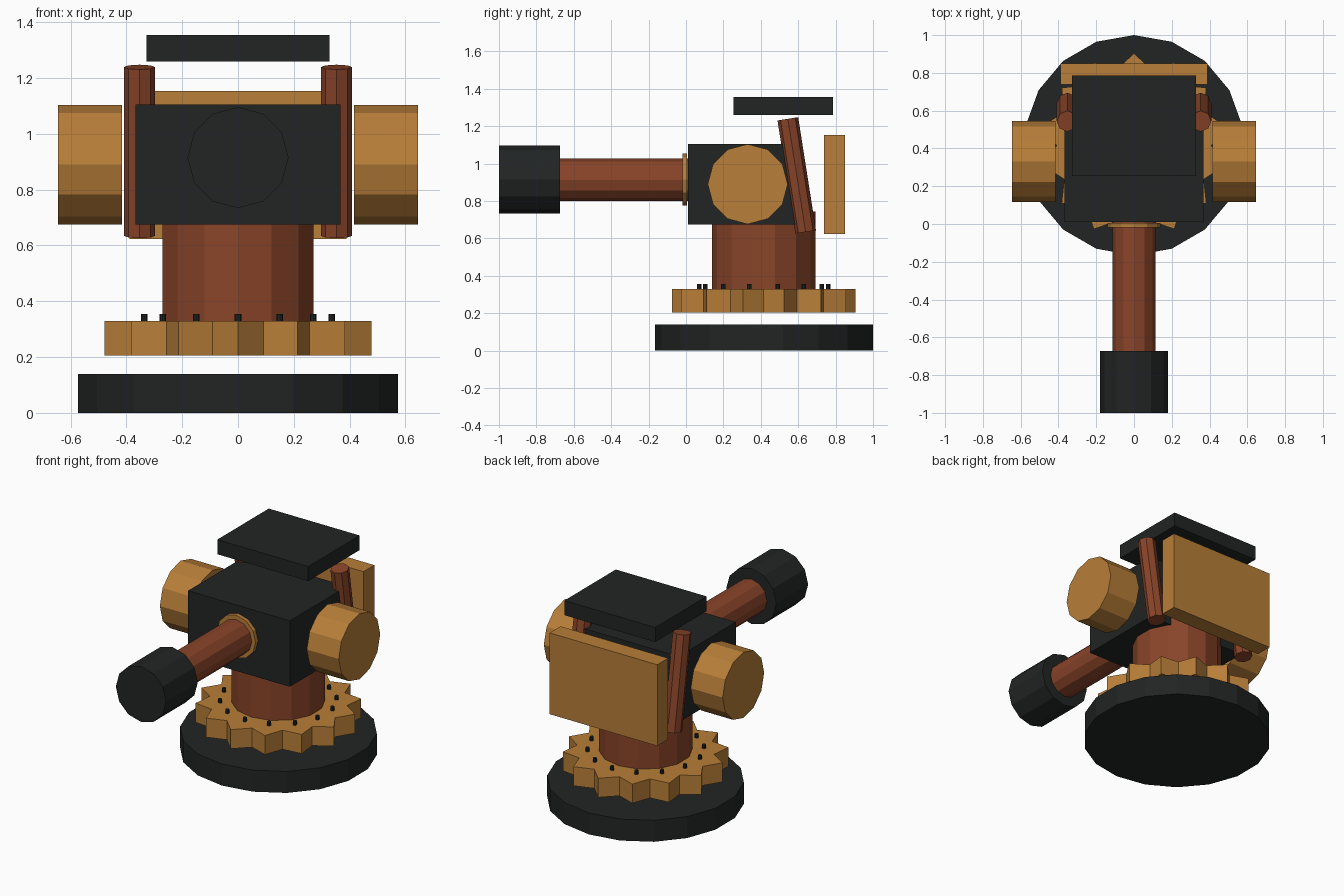
import bpy, bmesh, math
from mathutils import Euler, Matrix, Vector

cube = bpy.data.objects.get("Cube")
if cube:
    bpy.data.objects.remove(cube, do_unlink=True)


def make_material(name, rgb):
    mat = bpy.data.materials.new(name)
    mat.use_nodes = True
    mat.diffuse_color = (*rgb, 1)
    mat.node_tree.nodes["Principled BSDF"].inputs["Base Color"].default_value = (*rgb, 1)
    return mat


DARK = make_material("dark_iron", (0.016, 0.018, 0.018))
GOLD = make_material("brass", (0.48, 0.21, 0.04))
RUST = make_material("copper", (0.25, 0.058, 0.022))
MID = 0.415          # turning axis of the turret along y
HALF_PI = math.pi / 2


def finish(name, bm, mat):
    bmesh.ops.recalc_face_normals(bm, faces=bm.faces)
    mesh = bpy.data.meshes.new(name)
    bm.to_mesh(mesh)
    bm.free()
    mesh.materials.append(mat)
    obj = bpy.data.objects.new(name, mesh)
    bpy.context.collection.objects.link(obj)
    return obj


def prism(name, mat, sides, radii, length, centre, turn=(0, 0, 0)):
    """Flat-sided cylinder; alternating radii give gear teeth."""
    bm = bmesh.new()
    ring = []
    for i in range(sides):
        a = math.tau * i / sides
        r = radii[i % len(radii)]
        ring.append(bm.verts.new((r * math.sin(a), r * math.cos(a), -length / 2)))
    base = bm.faces.new(ring)
    top = bmesh.ops.extrude_face_region(bm, geom=[base], use_keep_orig=True)
    moved = [v for v in top["geom"] if isinstance(v, bmesh.types.BMVert)]
    bmesh.ops.translate(bm, verts=moved, vec=(0, 0, length))
    bm.transform(Matrix.Translation(centre) @ Euler(turn).to_matrix().to_4x4())
    return finish(name, bm, mat)


def box(name, mat, low, high):
    low, high = Vector(low), Vector(high)
    bm = bmesh.new()
    bmesh.ops.create_cube(bm, size=1)
    bm.transform(Matrix.Translation((low + high) / 2) @ Matrix.Diagonal((*(high - low), 1)))
    return finish(name, bm, mat)


# Base, gear and turret column
prism("base_disc", DARK, 18, [0.583], 0.14, (0, 0.417, 0.07))
prism("gear_ring", GOLD, 28, [0.49, 0.41], 0.125, (0, MID, 0.2675))
prism("turret_column", RUST, 14, [0.277], 0.435, (0, MID, 0.5275))

# Bolts around the gear
for i in range(14):
    a = math.tau * i / 14
    spot = (0.345 * math.sin(a), MID + 0.345 * math.cos(a), 0.335)
    prism(f"gear_bolt_{i + 1}", DARK, 8, [0.012], 0.04, spot)

# Body and plates
box("body_block", DARK, (-0.367, 0.01, 0.675), (0.367, 0.6, 1.105))
box("top_plate", DARK, (-0.328, 0.255, 1.26), (0.328, 0.785, 1.355))
box("back_plate", GOLD, (-0.388, 0.738, 0.623), (0.388, 0.85, 1.153))

# Barrel with its collar and muzzle
along_y = (HALF_PI, 0, 0)
prism("barrel", RUST, 12, [0.113], 0.75, (0, -0.325, 0.913), along_y)
prism("barrel_collar", GOLD, 12, [0.14], 0.025, (0, -0.006, 0.915), along_y)
prism("muzzle", DARK, 12, [0.181], 0.327, (0, -0.8365, 0.915), along_y)

# Side drums and leaning struts
for side, s in (("left", 1), ("right", -1)):
    prism(f"{side}_drum", GOLD, 12, [0.214], 0.23, (s * 0.53, 0.33, 0.89), (0, HALF_PI, 0))
    prism(f"{side}_strut", RUST, 8, [0.056], 0.612, (s * 0.353, 0.592, 0.937), (0.156, 0, 0))
